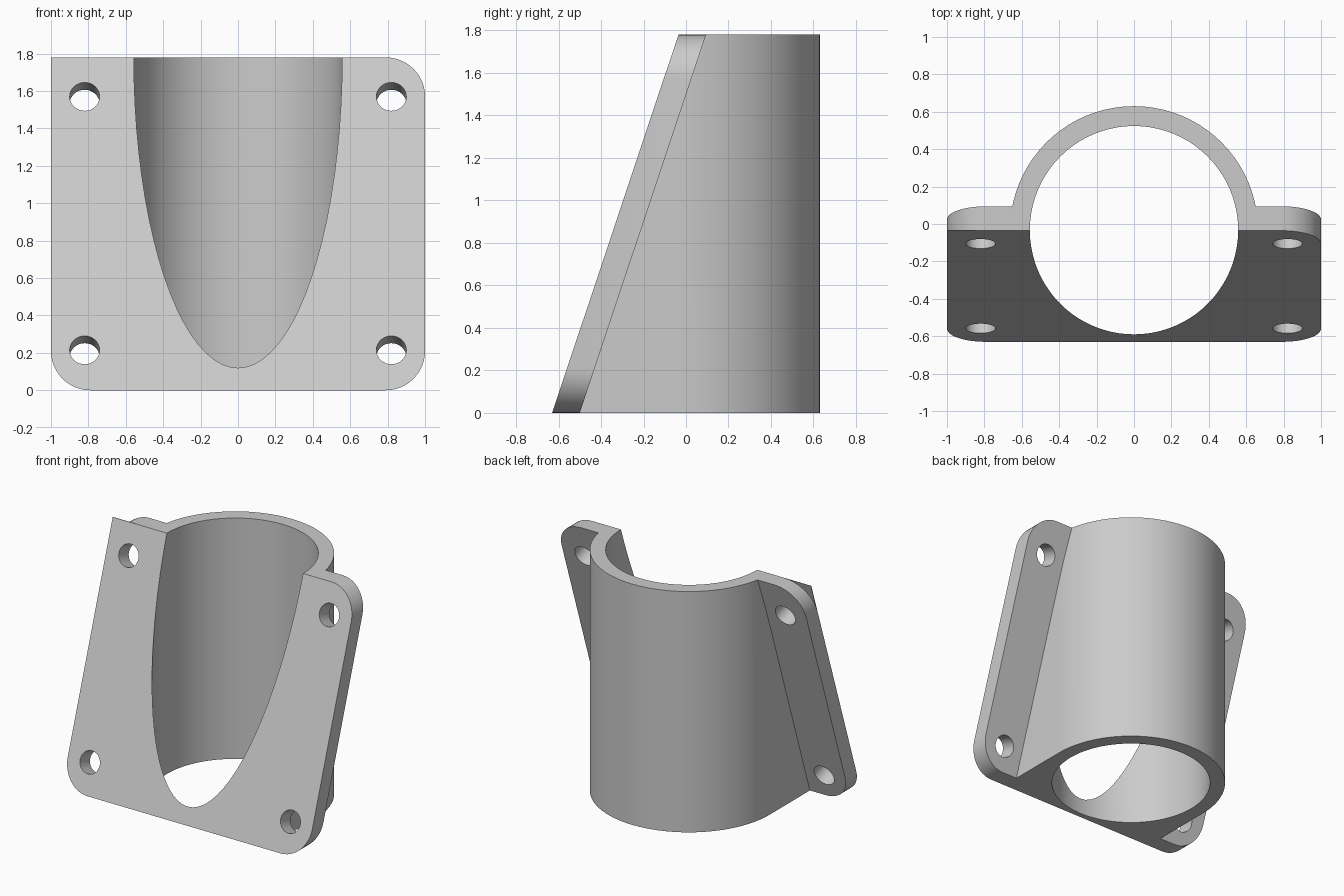
import bpy
import bmesh
from math import sin, cos, pi
from mathutils import Matrix, Vector

cube = bpy.data.objects.get("Cube")
if cube:
    bpy.data.objects.remove(cube, do_unlink=True)

H = 1.78                      # overall height
FRONT, SLOPE = -0.63, 0.334   # slanted front plane: y = FRONT + SLOPE * z
THICK = 0.13                  # flange depth along y
CY, R_IN, R_OUT = -0.033, 0.557, 0.663
CORNER = 0.21
NORMAL = Vector((0, -1, SLOPE)).normalized()

grey = bpy.data.materials.new("light grey")
grey.use_nodes = True
grey.diffuse_color = (0.6, 0.6, 0.6, 1)
grey.node_tree.nodes["Principled BSDF"].inputs["Base Color"].default_value = (0.6, 0.6, 0.6, 1)


def add_object(name, bm):
    bmesh.ops.recalc_face_normals(bm, faces=bm.faces)
    mesh = bpy.data.meshes.new(name)
    bm.to_mesh(mesh)
    bm.free()
    mesh.materials.append(grey)
    obj = bpy.data.objects.new(name, mesh)
    bpy.context.collection.objects.link(obj)
    return obj


def prism(points, offset):
    bm = bmesh.new()
    face = bm.faces.new([bm.verts.new(p) for p in points])
    new = bmesh.ops.extrude_face_region(bm, geom=[face])["geom"]
    verts = [v for v in new if isinstance(v, bmesh.types.BMVert)]
    bmesh.ops.translate(bm, verts=verts, vec=offset)
    return bm


def arc(cx, cy, r, start, end, n):
    angles = [start + (end - start) * i / n for i in range(n + 1)]
    return [(cx + r * cos(a), cy + r * sin(a)) for a in angles]


def on_slant(points):
    return [(x, FRONT + SLOPE * z, z) for x, z in points]


def cylinder(name, radius, depth, matrix, segments):
    bm = bmesh.new()
    bmesh.ops.create_cone(bm, cap_ends=True, segments=segments, radius1=radius,
                          radius2=radius, depth=depth, matrix=matrix)
    return add_object(name, bm)


def combine(target, tool, operation):
    mod = target.modifiers.new(operation.lower(), 'BOOLEAN')
    mod.operation, mod.solver, mod.object = operation, 'EXACT', tool
    bpy.context.view_layer.objects.active = target
    bpy.ops.object.modifier_apply(modifier=mod.name)
    bpy.data.objects.remove(tool, do_unlink=True)


# Rounded mounting flange, sheared along the slanted plane
inx, low, high = 1 - CORNER, CORNER, H - CORNER
outline = []
for i, (x, z) in enumerate([(inx, high), (-inx, high), (-inx, low), (inx, low)]):
    outline += arc(x, z, CORNER, i * pi / 2, (i + 1) * pi / 2, 12)
bracket = add_object("slanted_bracket", prism(on_slant(outline), (0, THICK, 0)))

# Upright socket body with straight sides, trimmed to the slant
foot = arc(0, CY, R_OUT, 0, pi, 40) + [(-R_OUT, -0.9), (R_OUT, -0.9)]
bm = prism([(x, y, 0) for x, y in foot], (0, 0, H))
bmesh.ops.bisect_plane(bm, geom=bm.verts[:] + bm.edges[:] + bm.faces[:],
                       plane_co=(0, FRONT + THICK / 2, 0), plane_no=NORMAL, clear_outer=True)
bmesh.ops.holes_fill(bm, edges=[e for e in bm.edges if e.is_boundary], sides=0)
combine(bracket, add_object("socket_body", bm), 'UNION')

# Vertical bore
bore = cylinder("bore_cutter", R_IN, 4, Matrix.Translation((0, CY, 1)), 80)
combine(bracket, bore, 'DIFFERENCE')

# Four screw holes square to the flange
turn = NORMAL.to_track_quat('Z', 'Y').to_matrix().to_4x4()
for x in (-0.82, 0.82):
    for z in (0.215, 1.57):
        place = Matrix.Translation((x, FRONT + SLOPE * z, z)) @ turn
        combine(bracket, cylinder("hole_cutter", 0.08, 0.5, place, 32), 'DIFFERENCE')

# Thin web squaring off one upper corner of the front face
web = [(-1, H)] + arc(-inx, high, CORNER, pi, pi / 2, 12)
corner_web = add_object("corner_web", prism(on_slant(web), (0, 0.004, 0)))

bpy.ops.object.select_all(action='DESELECT')
for obj in (bracket, corner_web):
    obj.select_set(True)
bpy.context.view_layer.objects.active = bracket
bpy.ops.object.shade_smooth_by_angle(angle=pi / 6)
